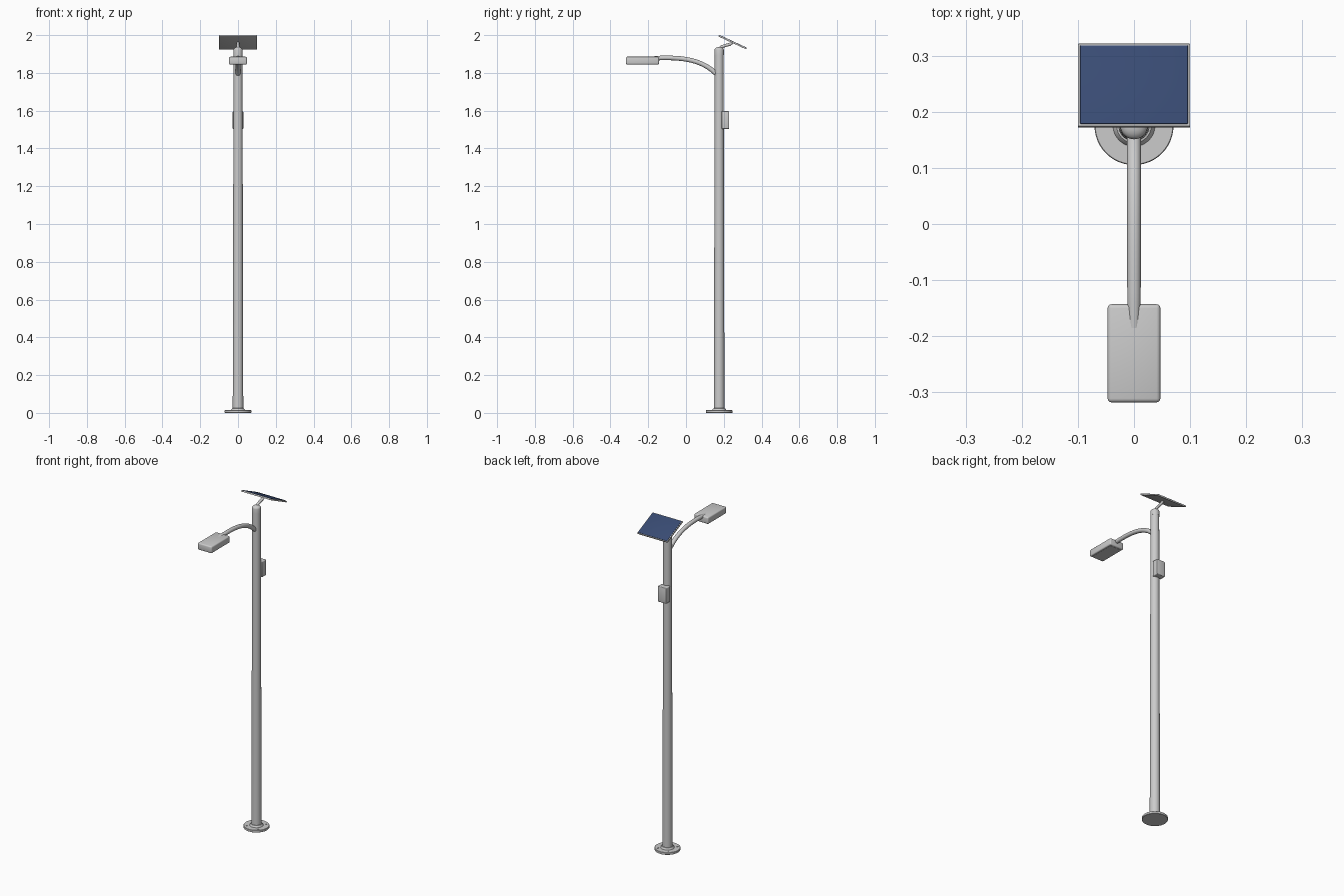
import bpy, bmesh, math
from mathutils import Vector, Matrix

if "Cube" in bpy.data.objects:
    bpy.data.objects.remove(bpy.data.objects["Cube"])

PY = 0.1755  # pole axis in y


def finish(name, bm, smooth=True):
    bmesh.ops.recalc_face_normals(bm, faces=bm.faces)
    me = bpy.data.meshes.new(name)
    bm.to_mesh(me)
    bm.free()
    ob = bpy.data.objects.new(name, me)
    bpy.context.collection.objects.link(ob)
    if smooth:
        bpy.ops.object.select_all(action='DESELECT')
        ob.select_set(True)
        bpy.context.view_layer.objects.active = ob
        bpy.ops.object.shade_smooth_by_angle(angle=math.radians(35))
    return ob


def sweep(bm, rings):
    """Skin a list of vertex rings and cap both ends."""
    for a, b in zip(rings, rings[1:]):
        n = len(a)
        for i in range(n):
            bm.faces.new((a[i], a[(i + 1) % n], b[(i + 1) % n], b[i]))
    bm.faces.new(rings[0])
    bm.faces.new(rings[-1])


def lathe(name, profile, x=0, y=PY, n=48):
    bm = bmesh.new()
    sweep(bm, [[bm.verts.new((x + r * math.cos(2 * math.pi * i / n),
                              y + r * math.sin(2 * math.pi * i / n), z))
                for i in range(n)] for r, z in profile])
    return finish(name, bm)


def tube(name, path, n=24):
    """Round tube in the y-z plane; path holds (y, z, radius)."""
    bm = bmesh.new()
    pts = [Vector((0, y, z)) for y, z, r in path]
    rings = []
    for k, p in enumerate(pts):
        t = (pts[min(k + 1, len(pts) - 1)] - pts[max(k - 1, 0)]).normalized()
        side = Vector((1, 0, 0))
        up = side.cross(t)
        rings.append([bm.verts.new(p + path[k][2] * (side * math.cos(2 * math.pi * i / n)
                                   + up * math.sin(2 * math.pi * i / n))) for i in range(n)])
    sweep(bm, rings)
    return finish(name, bm)


def box(name, center, size, bevel=0.0, tilt=0.0, offset=(0, 0, 0)):
    bm = bmesh.new()
    bmesh.ops.create_cube(bm, size=1)
    bmesh.ops.scale(bm, vec=size, verts=bm.verts)
    if bevel:
        bmesh.ops.bevel(bm, geom=bm.edges[:], offset=bevel, segments=3,
                        profile=0.5, affect='EDGES')
    m = Matrix.Translation(center) @ Matrix.Rotation(tilt, 4, 'X') @ Matrix.Translation(offset)
    bmesh.ops.transform(bm, matrix=m, verts=bm.verts)
    return finish(name, bm)


# base flange with weld collar, and bolts
lathe("base_flange", [(0.069, 0), (0.0705, 0.0015), (0.0705, 0.0125), (0.069, 0.014)])
lathe("base_collar", [(0.038, 0.012), (0.036, 0.018), (0.031, 0.024), (0.026, 0.025)])
for i in range(4):
    a = math.radians(45 + 90 * i)
    lathe(f"base_bolt_{i + 1}", [(0.0055, 0.01), (0.0055, 0.016)],
          0.054 * math.cos(a), PY + 0.054 * math.sin(a), 16)

# tapered pole and domed cap
lathe("pole", [(0.028, 0.002), (0.0235, 1.91)])
lathe("pole_cap", [(0.0245, 1.895), (0.0245, 1.922)] +
      [(0.0245 * math.cos(t), 1.922 + 0.015 * math.sin(t))
       for t in (0.3, 0.6, 0.9, 1.2, 1.5)])

# curved lamp arm, cubic bezier from the pole to the lamp
p0, p1, p2, p3 = (0.165, 1.79), (0.09, 1.868), (-0.01, 1.882), (-0.135, 1.879)
arm = []
for k in range(21):
    t = k / 20
    c = ((1 - t) ** 3, 3 * t * (1 - t) ** 2, 3 * t * t * (1 - t), t ** 3)
    y, z = (sum(w * p[j] for w, p in zip(c, (p0, p1, p2, p3))) for j in (0, 1))
    arm.append((y, z, 0.0125 - 0.0005 * t))
arm.append((-0.185, 1.876, 0.0105))
tube("lamp_arm", arm)

# lamp head and lens
box("lamp_head", (0, -0.2305, 1.865), (0.094, 0.175, 0.041), 0.007)
box("lamp_lens", (0, -0.2305, 1.8455), (0.074, 0.15, 0.004))

# control box on the back of the pole
box("control_box", (0, 0.2085, 1.55), (0.056, 0.04, 0.094), 0.004)

# solar panel: strut, frame and cell sheet, tilted to the back
tilt = math.radians(-25)
pc = (0, 0.2465, 1.9625)
tube("panel_strut", [(0.178, 1.925, 0.008), (0.188, 1.938, 0.008),
                     (0.205, 1.944, 0.008), (0.232, 1.951, 0.008), (0.244, 1.961, 0.008)], 16)
box("panel_frame", pc, (0.2, 0.162, 0.008), 0.001, tilt)
cells = box("panel_cells", pc, (0.192, 0.154, 0.004), 0.001, tilt, (0, 0, 0.0035))
mat = bpy.data.materials.new("cell_blue")
mat.diffuse_color = (0.04, 0.07, 0.17, 1)
mat.use_nodes = True
mat.node_tree.nodes["Principled BSDF"].inputs["Base Color"].default_value = mat.diffuse_color
cells.data.materials.append(mat)
